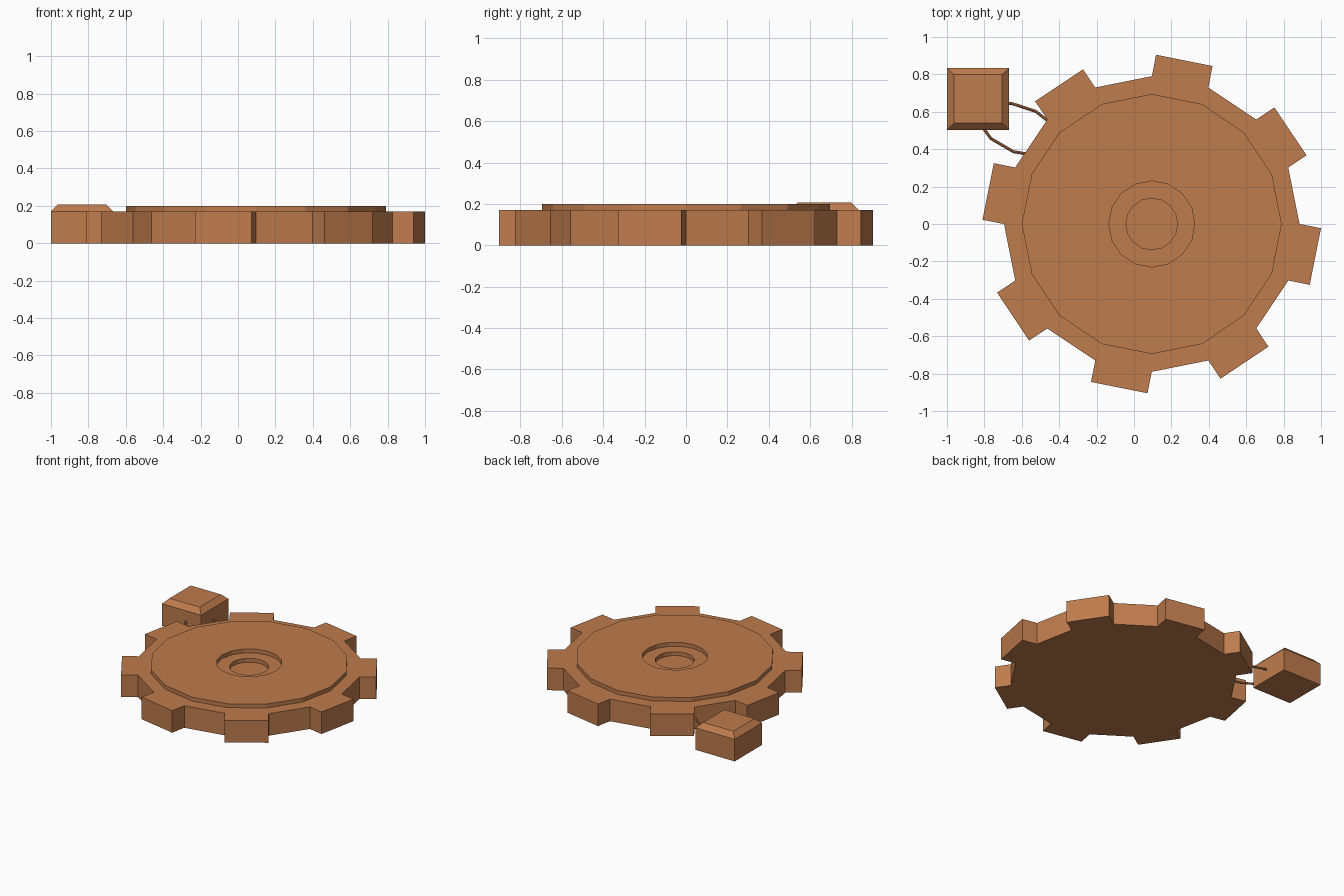
import bpy, bmesh, math
from mathutils import Vector

if "Cube" in bpy.data.objects:
    bpy.data.objects.remove(bpy.data.objects["Cube"])

copper = bpy.data.materials.new("copper_brown")
copper.diffuse_color = (0.52, 0.2, 0.075, 1)
copper.use_nodes = True
copper.node_tree.nodes["Principled BSDF"].inputs["Base Color"].default_value = copper.diffuse_color

SIDES = 16
GEAR_X = 0.095


def add_object(name, bm):
    bmesh.ops.recalc_face_normals(bm, faces=bm.faces)
    mesh = bpy.data.meshes.new(name)
    bm.to_mesh(mesh)
    bm.free()
    mesh.materials.append(copper)
    obj = bpy.data.objects.new(name, mesh)
    bpy.context.collection.objects.link(obj)
    return obj


def skin(bm, rings):
    """Join closed rings of points and cap both ends; returns side faces per band."""
    loops = [[bm.verts.new(p) for p in ring] for ring in rings]
    bands = []
    for a, b in zip(loops, loops[1:]):
        n = len(a)
        bands.append([bm.faces.new((a[i], a[(i + 1) % n], b[(i + 1) % n], b[i]))
                      for i in range(n)])
    bm.faces.new(loops[0][::-1])
    bm.faces.new(loops[-1])
    return bands


# Gear wheel: raised disc with a two-step recess in the middle
profile = [(0.79, 0), (0.79, 0.17), (0.695, 0.17), (0.695, 0.2),
           (0.23, 0.2), (0.23, 0.17), (0.138, 0.17), (0.138, 0.14)]
angles = [math.tau * i / SIDES for i in range(SIDES)]
bm = bmesh.new()
bands = skin(bm, [[(r * math.cos(a), r * math.sin(a), z) for a in angles]
                  for r, z in profile])

# Teeth: every second rim face pushed straight outward
teeth = bands[0][1::2]
for face in bmesh.ops.extrude_discrete_faces(bm, faces=teeth)["faces"]:
    face.normal_update()
    shift = face.normal * 0.117
    for v in face.verts:
        v.co += shift
gear = add_object("gear_wheel", bm)
gear.location.x = GEAR_X


# Box with a chamfered lid
def rect(x0, x1, y0, y1, z):
    return [(x0, y0, z), (x1, y0, z), (x1, y1, z), (x0, y1, z)]


bm = bmesh.new()
skin(bm, [rect(-1, -0.667, 0.503, 0.835, 0),
          rect(-1, -0.667, 0.503, 0.835, 0.17),
          rect(-0.962, -0.705, 0.54, 0.798, 0.208)])
add_object("box", bm)


# Wires from the box to the gear
def wire(name, path, radius=0.008, sides=8, z=0.085):
    pts = [Vector((x, y, z)) for x, y in path]
    rings = []
    for i, p in enumerate(pts):
        d = (pts[min(i + 1, len(pts) - 1)] - pts[max(i - 1, 0)]).normalized()
        side = Vector((-d.y, d.x, 0))
        rings.append([p + radius * (side * math.cos(a) + Vector((0, 0, math.sin(a))))
                      for a in (math.tau * k / sides for k in range(sides))])
    bm = bmesh.new()
    skin(bm, rings)
    add_object(name, bm)


wire("upper_wire", [(-0.69, 0.647), (-0.65, 0.643), (-0.525, 0.602), (-0.44, 0.535)])
wire("lower_wire", [(-0.815, 0.525), (-0.765, 0.457), (-0.645, 0.387), (-0.56, 0.372)])
